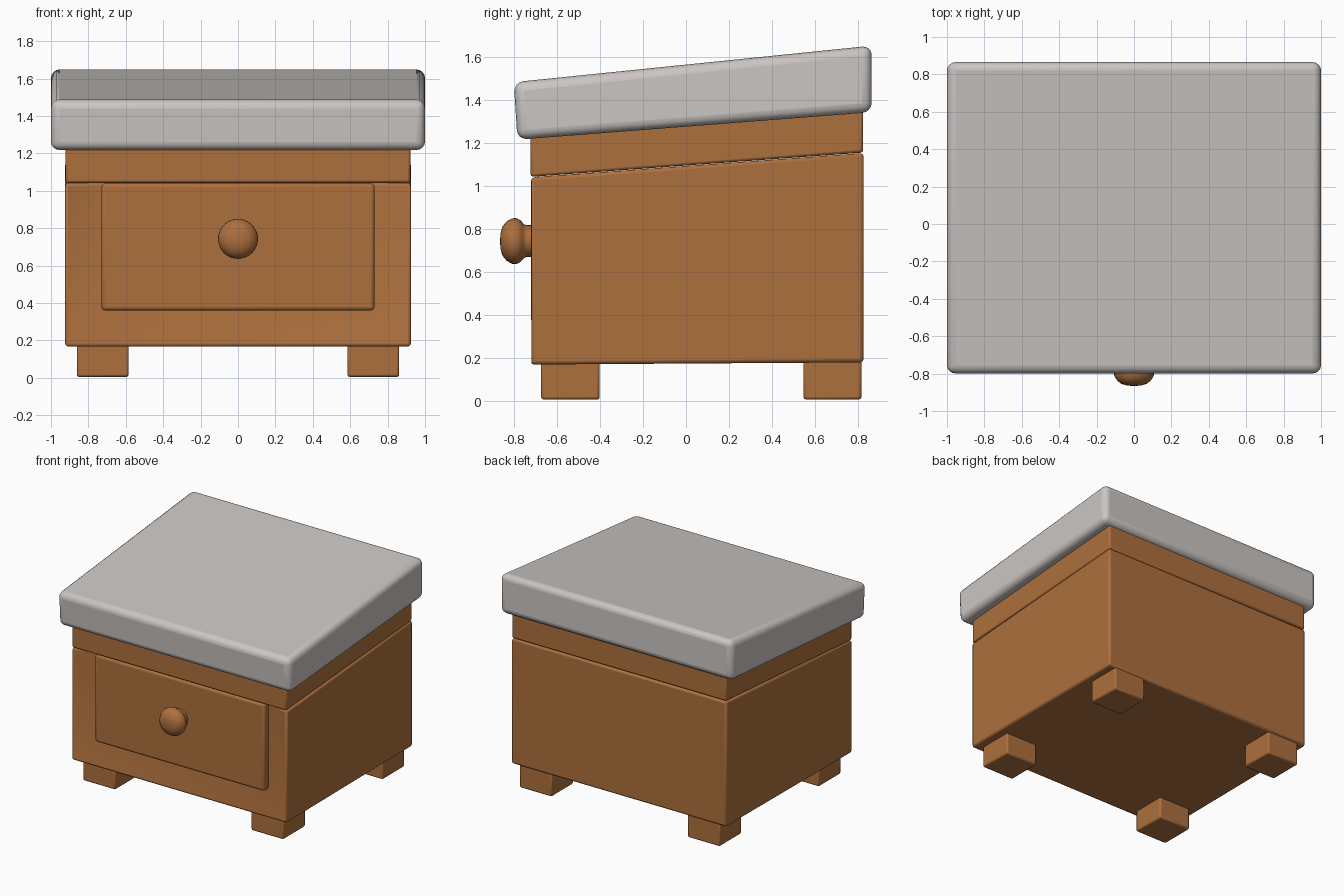
import bpy, bmesh, math

if "Cube" in bpy.data.objects:
    bpy.data.objects.remove(bpy.data.objects["Cube"])

def material(name, rgb):
    m = bpy.data.materials.new(name)
    m.diffuse_color = (*rgb, 1)
    m.use_nodes = True
    m.node_tree.nodes["Principled BSDF"].inputs["Base Color"].default_value = m.diffuse_color
    return m

WOOD = material("brown wood", (0.42, 0.16, 0.047))
STONE = material("light grey top", (0.60, 0.565, 0.545))

def finish(name, bm, mat, bevel=0, segments=3):
    bmesh.ops.recalc_face_normals(bm, faces=bm.faces)
    me = bpy.data.meshes.new(name)
    bm.to_mesh(me)
    bm.free()
    me.materials.append(mat)
    ob = bpy.data.objects.new(name, me)
    bpy.context.collection.objects.link(ob)
    if bevel:
        b = ob.modifiers.new("rounded edges", 'BEVEL')
        b.width, b.segments = bevel, segments
        b.limit_method = 'ANGLE'
        b.angle_limit = math.radians(30)
    bpy.context.view_layer.objects.active = ob
    ob.select_set(True)
    bpy.ops.object.shade_smooth_by_angle(angle=math.radians(35))
    ob.select_set(False)
    return ob

def prism(name, profile, x0, x1, mat, bevel, segments=3):
    """Side profile of (y, z) points extruded along x."""
    bm = bmesh.new()
    a = [bm.verts.new((x0, y, z)) for y, z in profile]
    b = [bm.verts.new((x1, y, z)) for y, z in profile]
    bm.faces.new(a)
    bm.faces.new(b)
    n = len(profile)
    for i in range(n):
        j = (i + 1) % n
        bm.faces.new((a[i], a[j], b[j], b[i]))
    return finish(name, bm, mat, bevel, segments)

def rect(y0, y1, z0, z1):
    return [(y0, z0), (y1, z0), (y1, z1), (y0, z1)]

# Sloping padded top and the wooden band beneath it
prism("sloped_top", [(-0.785, 1.215), (0.865, 1.343), (0.865, 1.653), (-0.802, 1.483)],
      -1, 1, STONE, 0.045, 4)
prism("upper_band", [(-0.724, 1.042), (0.825, 1.155), (0.825, 1.38), (-0.724, 1.26)],
      -0.922, 0.922, WOOD, 0.013, 2)

# Body with a frame sloping inwards to the drawer recess
bm = bmesh.new()
half = []
for s in (-1, 1):
    half.append([bm.verts.new(c) for c in (
        (s * .925, -.725, .168), (s * .925, -.725, 1.04),    # front outer
        (s * .74, -.67, .35), (s * .74, -.67, 1.044),        # recess
        (s * .925, .827, .178), (s * .925, .827, 1.153))])   # back
L, R = half
for h in half:
    bm.faces.new((h[0], h[1], h[5], h[4]))   # side
    bm.faces.new((h[0], h[1], h[3], h[2]))   # frame upright
for i, j in ((0, 2), (2, 3), (4, 5), (0, 4)):  # sill, recess panel, back, bottom
    bm.faces.new((L[i], R[i], R[j], L[j]))
bm.faces.new((L[1], L[3], R[3], R[1], R[5], L[5]))
finish("body", bm, WOOD, 0.016, 2)

# Drawer front
prism("drawer_front", rect(-0.722, -0.62, 0.36, 1.04), -0.73, 0.73, WOOD, 0.02)

# Four block legs
for yname, y0, y1 in (("front", -0.675, -0.402), ("back", 0.547, 0.817)):
    for xname, s in (("left", -1), ("right", 1)):
        x0, x1 = sorted((s * 0.585, s * 0.862))
        prism(f"{yname}_{xname}_leg", rect(y0, y1, 0.005, 0.2), x0, x1, WOOD, 0.012, 2)

# Turned drawer knob: (radius, y) profile spun about the y axis
bm = bmesh.new()
prof = [(0, -.866), (.035, -.864), (.068, -.855), (.092, -.835), (.106, -.81), (.107, -.79),
        (.098, -.772), (.085, -.76), (.077, -.752), (.074, -.74), (.074, -.70)]
vs = [bm.verts.new((r, y, 0.743)) for r, y in prof]
edges = [bm.edges.new(p) for p in zip(vs, vs[1:])]
bmesh.ops.spin(bm, geom=vs + edges, cent=(0, 0, 0.743), axis=(0, 1, 0),
               angle=math.tau, steps=32)
bmesh.ops.remove_doubles(bm, verts=bm.verts, dist=1e-4)
finish("drawer_knob", bm, WOOD)
